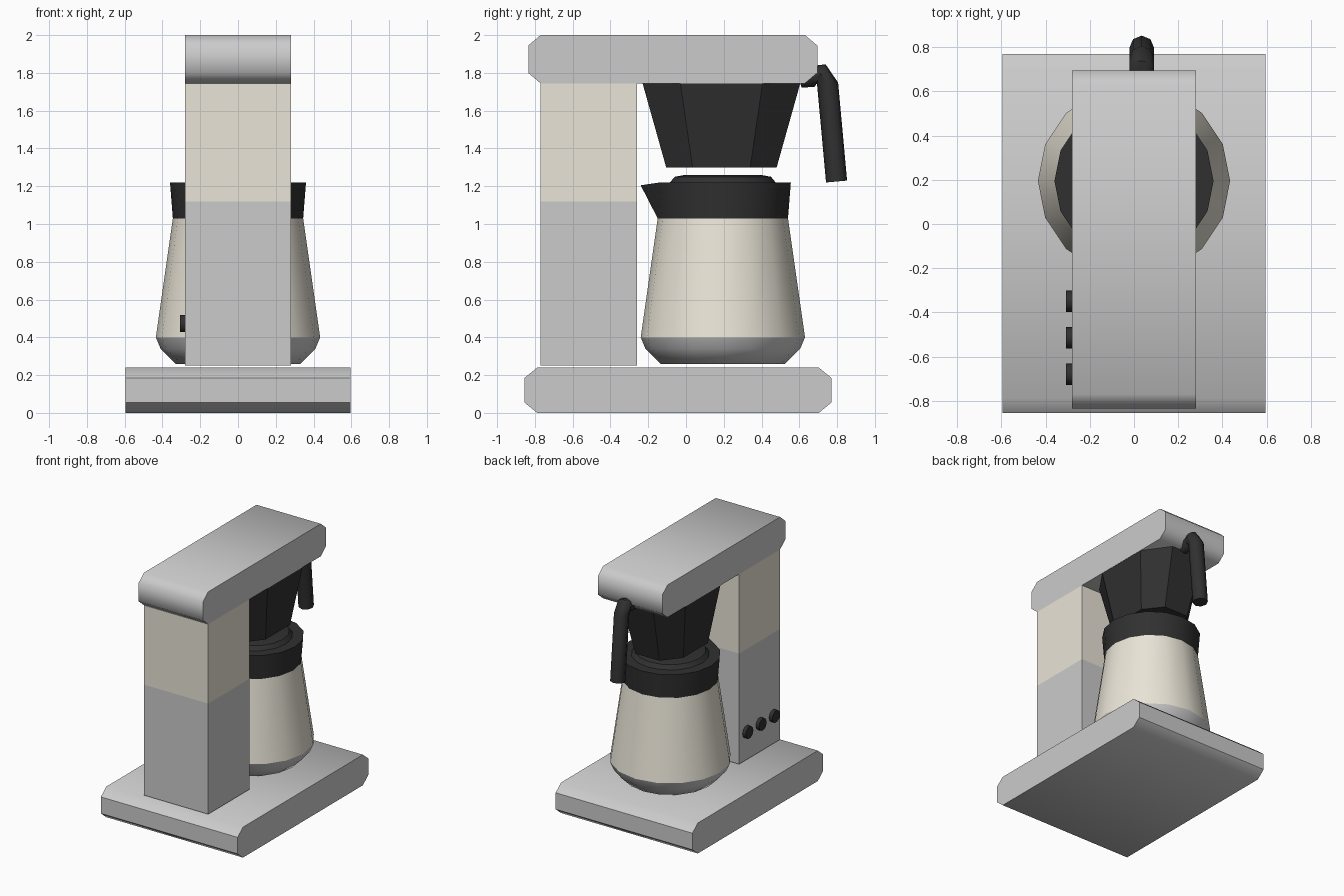
import bpy, bmesh
from math import pi, cos, sin, radians
from mathutils import Vector

if "Cube" in bpy.data.objects:
    bpy.data.objects.remove(bpy.data.objects["Cube"])


def material(name, color):
    m = bpy.data.materials.new(name)
    m.diffuse_color = (*color, 1)
    m.use_nodes = True
    m.node_tree.nodes["Principled BSDF"].inputs["Base Color"].default_value = m.diffuse_color
    return m


DARK = material("dark_plastic", (0.03, 0.03, 0.03))
BEIGE = material("warm_metal", (0.82, 0.78, 0.68))


def loft(name, rings, mat=None, caps=(True, True), angle=50):
    """Skin a list of equally sized point rings."""
    bm = bmesh.new()
    vs = [[bm.verts.new(p) for p in r] for r in rings]
    n = len(vs[0])
    for a, b in zip(vs, vs[1:]):
        for i in range(n):
            j = (i + 1) % n
            bm.faces.new((a[i], a[j], b[j], b[i]))
    if caps[0]:
        bm.faces.new(vs[0][::-1])
    if caps[1]:
        bm.faces.new(vs[-1])
    if all(caps):
        bmesh.ops.recalc_face_normals(bm, faces=bm.faces)
    me = bpy.data.meshes.new(name)
    bm.to_mesh(me)
    bm.free()
    ob = bpy.data.objects.new(name, me)
    bpy.context.collection.objects.link(ob)
    if mat:
        me.materials.append(mat)
    bpy.context.view_layer.objects.active = ob
    for o in bpy.context.selected_objects:
        o.select_set(False)
    ob.select_set(True)
    bpy.ops.object.shade_smooth_by_angle(angle=radians(angle))
    return ob


def chamfered(a0, a1, b0, b1, ca, cb):
    """Rectangle outline with cut corners."""
    return [(a0 + ca, b0), (a1 - ca, b0), (a1, b0 + cb), (a1, b1 - cb),
            (a1 - ca, b1), (a0 + ca, b1), (a0, b1 - cb), (a0, b0 + cb)]


def slab(name, half_x, y0, y1, z0, z1, c):
    prof = chamfered(y0, y1, z0, z1, c, 0.055)
    loft(name, [[(x, y, z) for y, z in prof] for x in (-half_x, half_x)])


def circle(r, z, cy, n=16):
    return [(r * cos(2 * pi * i / n), cy + r * sin(2 * pi * i / n), z)
            for i in range(n)]


# Base plate and overhanging top
slab("base", 0.595, -0.855, 0.77, 0.0, 0.24, 0.067)
slab("top_housing", 0.28, -0.835, 0.695, 1.745, 2.0, 0.065)

# Column: grey lower half, warm upper half
box = [(-0.28, -0.77), (0.28, -0.77), (0.28, -0.26), (-0.28, -0.26)]
for name, z0, z1, mat, caps in (("column_lower", 0.25, 1.12, None, (True, False)),
                                ("column_upper", 1.12, 1.745, BEIGE, (False, True))):
    loft(name, [[(x, y, z) for x, y in box] for z in (z0, z1)], mat, caps)

# Filter funnel with cut corners
loft("filter_funnel",
     [[(x, y, 1.30) for x, y in chamfered(-0.215, 0.215, -0.105, 0.48, 0.11, 0.14)],
      [(x, y, 1.745) for x, y in chamfered(-0.278, 0.278, -0.23, 0.605, 0.14, 0.2)]],
     DARK, angle=30)

# Carafe: grey foot and warm body
CY = 0.195
loft("carafe_foot", [circle(r, z, CY) for r, z in
                     ((0.33, 0.26), (0.41, 0.34), (0.435, 0.40))], None, (True, False))
loft("carafe_body", [circle(r, z, CY) for r, z in
                     ((0.435, 0.40), (0.345, 1.03))], BEIGE, (False, False))

# Lid collar and dome, with the rim pulled out into a spout
lid = [circle(r, z, CY) for r, z in ((0.345, 1.03), (0.36, 1.22), (0.28, 1.22),
                                     (0.255, 1.25), (0.20, 1.26))]
lid[1][12] = (0, -0.24, 1.205)
loft("carafe_lid", lid, DARK, angle=40)

# Handle: tube along a bent path
path = [Vector((0.035, y, z)) for y, z in
        ((0.60, 1.76), (0.665, 1.78), (0.715, 1.795), (0.75, 1.74), (0.797, 1.225))]
side = Vector((1, 0, 0))
rings = []
for i, p in enumerate(path):
    t = (path[min(i + 1, 4)] - path[max(i - 1, 0)]).normalized()
    up = t.cross(side)
    r = 0.04 if i == 0 else 0.056
    rings.append([p + r * (cos(k * pi / 4) * side + sin(k * pi / 4) * up)
                  for k in range(8)])
loft("handle", rings, DARK)

# Buttons on the left side of the column
for i in range(3):
    y = -0.35 - 0.165 * i
    loft(f"button_{i + 1}",
         [[(x, y + 0.048 * cos(k * pi / 5), 0.473 + 0.048 * sin(k * pi / 5))
           for k in range(10)] for x in (-0.308, -0.275)], DARK)
